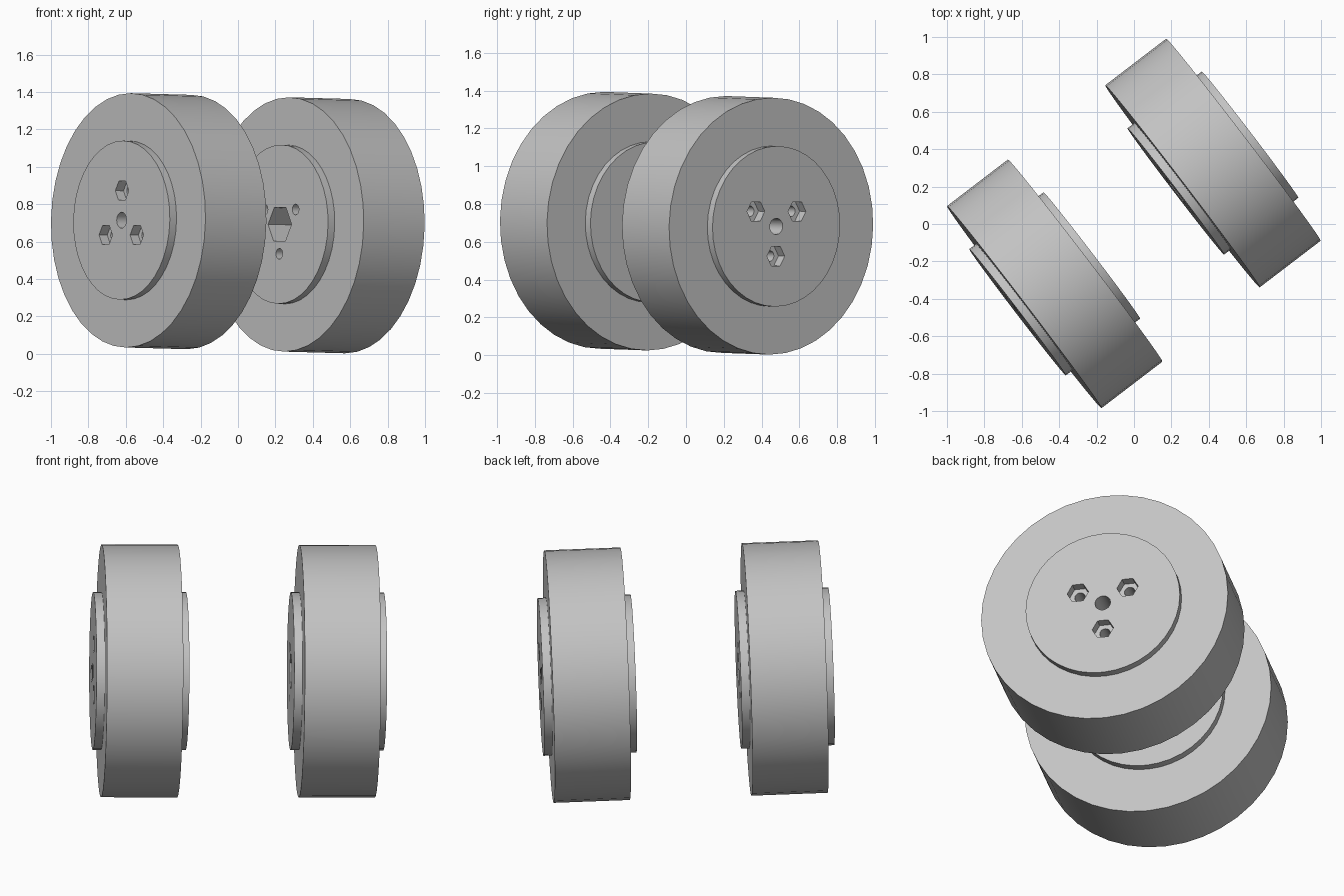
import bpy, bmesh
from math import sin, cos, pi, radians
from mathutils import Matrix, Vector

cube = bpy.data.objects.get("Cube")
if cube:
    bpy.data.objects.remove(cube, do_unlink=True)

SIDES = 40
TYRE_R, TYRE_HALF = 0.68, 0.205
HUB_R, HUB_HALF = 0.425, 0.25
BOLT_CIRCLE = 0.158

grey = bpy.data.materials.new("light grey")
grey.use_nodes = True
colour = (0.55, 0.55, 0.55, 1)
grey.diffuse_color = colour
grey.node_tree.nodes["Principled BSDF"].inputs["Base Color"].default_value = colour


def prism(bm, sides, r, z0, z1, centre=(0, 0)):
    """Closed prism along z, with its first corner towards +x."""
    def ring(z):
        return [bm.verts.new((centre[0] + r * cos(2 * pi * i / sides),
                              centre[1] + r * sin(2 * pi * i / sides), z))
                for i in range(sides)]
    low, high = ring(z0), ring(z1)
    bm.faces.new(low[::-1])
    bm.faces.new(high)
    for i in range(sides):
        j = (i + 1) % sides
        bm.faces.new((low[i], low[j], high[j], high[i]))


def finish(bm, name):
    bmesh.ops.recalc_face_normals(bm, faces=bm.faces)
    mesh = bpy.data.meshes.new(name)
    bm.to_mesh(mesh)
    bm.free()
    mesh.materials.append(grey)
    obj = bpy.data.objects.new(name, mesh)
    bpy.context.collection.objects.link(obj)
    return obj


def select_only(obj):
    bpy.ops.object.select_all(action='DESELECT')
    obj.select_set(True)
    bpy.context.view_layer.objects.active = obj


def cut(obj, cutter):
    cutter.hide_render = True
    mod = obj.modifiers.new("cut", 'BOOLEAN')
    mod.operation = 'DIFFERENCE'
    mod.solver = 'EXACT'
    mod.object = cutter
    select_only(obj)
    bpy.ops.object.modifier_apply(modifier=mod.name)
    bpy.data.objects.remove(cutter, do_unlink=True)


def make_wheel(prefix, centre, outward, bolt_phase):
    # Tyre: rectangular section spun round the axle
    bm = bmesh.new()
    section = [bm.verts.new((r, 0, z)) for r, z in (
        (HUB_R, -TYRE_HALF), (TYRE_R, -TYRE_HALF),
        (TYRE_R, TYRE_HALF), (HUB_R, TYRE_HALF))]
    edges = [bm.edges.new((section[i], section[(i + 1) % 4])) for i in range(4)]
    bmesh.ops.spin(bm, geom=section + edges, cent=(0, 0, 0), axis=(0, 0, 1),
                   angle=2 * pi, steps=SIDES, use_duplicate=False)
    bmesh.ops.remove_doubles(bm, verts=bm.verts, dist=0.0001)
    tyre = finish(bm, prefix + "_tyre")

    # Hub: solid drum standing proud of the tyre on both sides
    bm = bmesh.new()
    prism(bm, SIDES, HUB_R, -HUB_HALF, HUB_HALF)
    hub = finish(bm, prefix + "_hub")

    # Round bores: axle hole and three bolt holes
    bolts = [(BOLT_CIRCLE * cos(radians(bolt_phase + a)),
              BOLT_CIRCLE * sin(radians(bolt_phase + a))) for a in (0, 120, 240)]
    bm = bmesh.new()
    prism(bm, 16, 0.043, -0.4, 0.4)
    for p in bolts:
        prism(bm, 16, 0.029, -0.4, 0.4, p)
    cut(hub, finish(bm, "bore_cutter"))

    # Hexagonal nut recesses outside, deep axle socket inside
    bm = bmesh.new()
    prism(bm, 6, 0.103, -0.4, 0.0)
    for p in bolts:
        prism(bm, 6, 0.059, HUB_HALF - 0.055, 0.4, p)
    cut(hub, finish(bm, "hex_cutter"))

    # Stand the wheel on its axle direction
    out = outward.normalized()
    side = Vector((0, 0, 1)).cross(out).normalized()
    up = out.cross(side)
    pose = Matrix((side, up, out)).transposed().to_4x4()
    pose.translation = centre
    for obj in (tyre, hub):
        select_only(obj)
        bpy.ops.object.shade_smooth_by_angle(angle=radians(30))
        obj.matrix_world = pose


axle = Vector((0.794, 0.607, -0.022))
make_wheel("right_wheel", (-0.424, -0.32, 0.709), -axle, 90)
make_wheel("left_wheel", (0.422, 0.326, 0.687), axle, -90)
